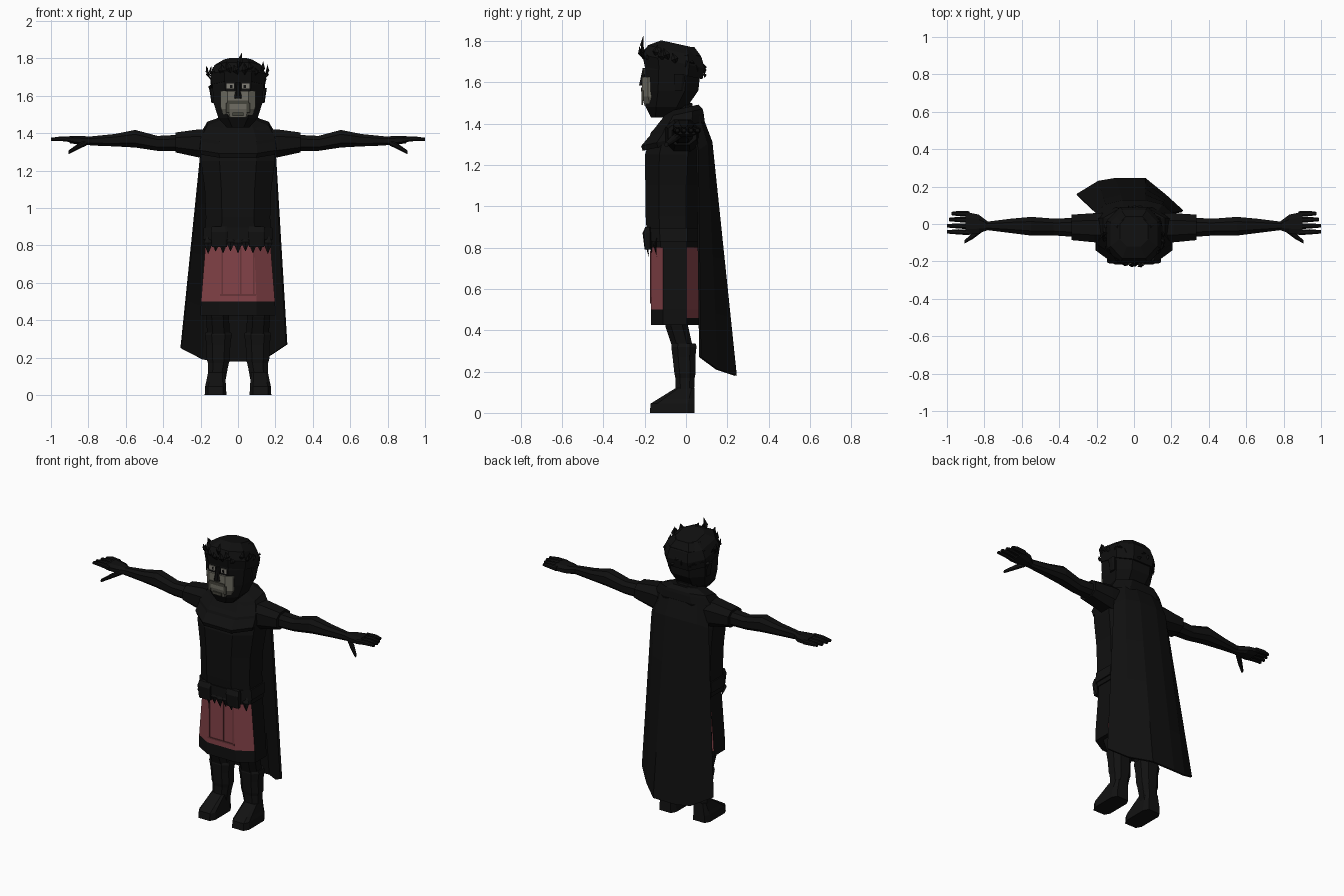
import bpy, bmesh, math, random
from mathutils import Vector

random.seed(4)
cube = bpy.data.objects.get("Cube")
if cube:
    bpy.data.objects.remove(cube, do_unlink=True)


def material(name, r, g, b):
    m = bpy.data.materials.new(name)
    m.use_nodes = True
    m.diffuse_color = (r, g, b, 1)
    bsdf = m.node_tree.nodes["Principled BSDF"]
    bsdf.inputs["Base Color"].default_value = (r, g, b, 1)
    bsdf.inputs["Roughness"].default_value = 0.9
    return m


BLACK = material("black_cloth", .005, .005, .005)
LEATHER = material("black_leather", .006, .006, .006)
RED = material("dull_red", .23, .055, .065)
DARK_RED = material("dark_red", .14, .035, .04)
SKIN = material("grey_skin", .16, .155, .125)
BEARD = material("grey_beard", .06, .058, .045)
EYE = material("pale_eye", .22, .21, .18)


def finish(bm, name, mats, rule=None):
    bmesh.ops.recalc_face_normals(bm, faces=bm.faces)
    bm.normal_update()
    if rule:
        for f in bm.faces:
            f.material_index = rule(f.calc_center_median(), f.normal)
    mesh = bpy.data.meshes.new(name)
    bm.to_mesh(mesh)
    bm.free()
    for m in mats:
        mesh.materials.append(m)
    ob = bpy.data.objects.new(name, mesh)
    bpy.context.collection.objects.link(ob)
    return ob


# Loft of chamfered rectangles; each section is (along, u, v, half_u, half_v)
def loft(name, sections, mats, axis="z", c=.5, tilt=0, s=1, rule=None):
    bm = bmesh.new()
    k = 1 - c
    shape = [(1, -k), (1, k), (k, 1), (-k, 1), (-1, k), (-1, -k), (-k, -1), (k, -1)]
    rings = []
    for t, u, v, ru, rv in sections:
        ring = []
        for a, b in shape:
            p, q = u + a * ru, v + b * rv
            co = (s * p, q, t + tilt * b * rv) if axis == "z" else (s * t, p, q)
            ring.append(bm.verts.new(co))
        rings.append(ring)
    for lo, hi in zip(rings, rings[1:]):
        for i in range(8):
            j = (i + 1) % 8
            bm.faces.new((lo[i], lo[j], hi[j], hi[i]))
    bm.faces.new(rings[0])
    bm.faces.new(rings[-1])
    return finish(bm, name, mats, rule)


def plate(name, center, size, mat):
    bm = bmesh.new()
    bmesh.ops.create_cube(bm, size=1)
    for v in bm.verts:
        v.co = Vector(center) + Vector(a * b for a, b in zip(v.co, size))
    return finish(bm, name, [mat])


# Pointed leaf or lock between two points
def leaf(name, base, tip, width, outward, mat):
    base, tip, outward = Vector(base), Vector(tip), Vector(outward).normalized()
    mid = base.lerp(tip, .45) + outward * .012
    side = (tip - base).cross(outward).normalized() * width
    bm = bmesh.new()
    b, t = bm.verts.new(base), bm.verts.new(tip)
    ring = [bm.verts.new(mid + d) for d in (side, outward * .008, -side, -outward * .008)]
    for i in range(4):
        bm.faces.new((b, ring[i], ring[(i + 1) % 4]))
        bm.faces.new((t, ring[(i + 1) % 4], ring[i]))
    return finish(bm, name, [mat])


# Head, hair and neck
loft("head", [(1.43, 0, -.125, .06, .045), (1.48, 0, -.095, .105, .1),
              (1.56, 0, -.07, .13, .13), (1.66, 0, -.065, .138, .135),
              (1.73, 0, -.06, .13, .13), (1.77, 0, -.06, .09, .1)], [BLACK])
loft("hair_cap", [(1.645, 0, -.06, .142, .14), (1.70, 0, -.06, .148, .15),
                  (1.75, 0, -.055, .125, .13), (1.785, 0, -.04, .075, .08)],
     [BLACK], tilt=-.22)
loft("neck", [(1.4, 0, -.03, .075, .07), (1.5, 0, -.04, .07, .07)], [BLACK])

# Wreath leaves around the hair
for i in range(26):
    a = 2 * math.pi * i / 26
    out = Vector((math.sin(a), -math.cos(a), 0))
    z = 1.69 + .03 * math.cos(a) + random.uniform(-.015, .015)
    base = Vector((0, -.065, z)) + out * .142
    along = Vector((math.cos(a), math.sin(a), 0)) * random.uniform(-.03, .03)
    lift = random.uniform(.04, .075) if math.cos(a) > -.3 else random.uniform(-.05, .03)
    tip = base + along + out * random.uniform(.005, .025) + Vector((0, 0, lift))
    leaf("wreath_leaf", base, tip, .018, out, BLACK)
leaf("wreath_top_leaf", (0, -.2, 1.74), (.02, -.205, 1.83), .016, (0, -1, 0), BLACK)

# Face
loft("face", [(1.485, 0, -.13, .07, .07), (1.53, 0, -.14, .092, .073),
              (1.625, 0, -.14, .095, .073)], [SKIN], c=.4)
loft("nose", [(1.585, 0, -.205, .02, .022), (1.67, 0, -.195, .012, .014)], [BLACK])
plate("moustache", (0, -.214, 1.565), (.11, .008, .02), BEARD)
plate("chin_beard", (0, -.212, 1.5), (.06, .008, .018), BEARD)
for s, side in ((1, "left"), (-1, "right")):
    plate("beard_" + side, (s * .055, -.211, 1.535), (.018, .009, .05), BEARD)
    plate("eye_" + side, (s * .042, -.2, 1.652), (.04, .009, .028), EYE)
    plate("pupil_" + side, (s * .036, -.204, 1.65), (.012, .006, .016), BLACK)
    loft("ear_" + side, [(1.56, .13, -.035, .012, .02), (1.64, .14, -.03, .014, .028)],
         [BLACK], s=s)

# Torso, shoulder drape and belt
loft("torso", [(.8, 0, -.06, .18, .125), (.95, 0, -.065, .172, .13),
               (1.1, 0, -.065, .178, .132), (1.25, 0, -.06, .198, .138),
               (1.36, 0, -.045, .2, .12), (1.43, 0, -.02, .16, .09),
               (1.46, 0, -.02, .08, .07)], [BLACK])
loft("shoulder_drape", [(1.30, 0, -.065, .195, .145), (1.325, 0, -.065, .205, .152),
                        (1.37, 0, -.045, .2, .13), (1.385, 0, -.04, .2, .13),
                        (1.43, 0, -.02, .175, .105), (1.45, 0, -.015, .165, .095),
                        (1.475, 0, -.015, .1, .075)], [BLACK], tilt=.22)
loft("belt", [(.83, 0, -.06, .187, .132), (.895, 0, -.06, .183, .136)], [LEATHER])
for s, side in ((1, "left"), (-1, "right")):
    loft("belt_pouch_" + side, [(.79, .1, -.185, .04, .015), (.87, .1, -.19, .045, .02),
                                (.9, .1, -.185, .04, .012)], [LEATHER], s=s, c=.25)
for i in range(9):
    x = -.16 + .04 * i
    y = -.176 + max(0, abs(x) - .09) * .55
    leaf("belt_tab", (x, y, .86), (x, y - .004, .755 + .012 * (i % 2)), .024,
         (0, -1, 0), LEATHER)


# Skirt: red front and back, black sides and hem
def skirt_rule(center, normal):
    hem = .5 if normal.y < 0 else .46
    return 0 if abs(normal.y) > .3 and center.z > hem else 1


loft("skirt", [(.425, 0, -.055, .2, .115), (.46, 0, -.055, .2, .115),
               (.5, 0, -.055, .198, .115), (.85, 0, -.055, .17, .115)],
     [RED, BLACK], c=.5, rule=skirt_rule)
for x in (-.085, .015, .085):
    plate("skirt_pleat", (x, -.171, .66), (.007, .006, .25), DARK_RED)
plate("skirt_band", (0, -.171, .535), (.19, .006, .01), DARK_RED)

# Arms, hands, legs and boots on both sides
for s, side in ((1, "left"), (-1, "right")):
    loft("sleeve_" + side, [(.16, -.02, 1.34, .08, .08), (.21, -.02, 1.345, .078, .075),
                            (.335, -.018, 1.35, .068, .053)], [BLACK], "x", s=s)
    loft("arm_" + side, [(.33, -.018, 1.347, .05, .043), (.43, -.016, 1.345, .045, .04),
                         (.55, -.012, 1.37, .05, .047), (.66, -.01, 1.362, .038, .033),
                         (.79, -.01, 1.358, .022, .024)], [BLACK], "x", s=s)
    loft("palm_" + side, [(.78, -.01, 1.358, .022, .023), (.83, 0, 1.36, .05, .024),
                          (.9, .003, 1.365, .062, .019)], [BLACK], "x", s=s)
    for y, tip in ((-.045, 1), (-.013, 1), (.021, .99), (.053, .975)):
        loft("finger_" + side, [(.88, y, 1.365, .015, .015), (.94, y + .003, 1.37, .014, .013),
                                (tip, y + .003, 1.367, .009, .008)], [BLACK], "x", s=s)
    loft("thumb_" + side, [(.81, -.025, 1.35, .016, .016), (.86, -.062, 1.325, .017, .015),
                           (.905, -.095, 1.298, .009, .01)], [BLACK], "x", s=s)
    loft("leg_" + side, [(.06, .115, -.005, .045, .04), (.18, .1, -.005, .052, .045),
                         (.33, .105, -.02, .06, .05), (.42, .11, -.045, .062, .055),
                         (.55, .105, -.05, .065, .06)], [BLACK], s=s)
    loft("boot_shaft_" + side, [(.08, .115, -.005, .046, .043), (.17, .105, -.005, .056, .047),
                                (.19, .105, -.005, .062, .051), (.27, .105, -.01, .064, .055),
                                (.32, .105, -.01, .072, .061), (.335, .105, -.01, .068, .057)],
         [LEATHER], s=s)
    loft("foot_" + side, [(0, .12, -.067, .058, .108), (.045, .12, -.065, .056, .106),
                          (.07, .118, -.045, .052, .086), (.12, .115, -.005, .045, .045)],
         [LEATHER], s=s, c=.3)

# Cape: strips between a shoulder line, a back line and a hem
shoulder_line = [(-.17, .03, 1.42), (-.12, .055, 1.45), (-.05, .065, 1.46),
                 (.05, .065, 1.46), (.12, .055, 1.45), (.17, .03, 1.42)]
back_line = [(-.2, .055, 1.27), (-.15, .1, 1.3), (-.06, .122, 1.31),
             (.06, .122, 1.31), (.15, .1, 1.3), (.2, .055, 1.27)]
hem_line = [(-.305, .155, .25), (-.19, .225, .19), (-.1, .24, .18),
            (.06, .24, .18), (.17, .15, .21), (.26, .068, .27)]
bm = bmesh.new()
rows = [[bm.verts.new(p) for p in shoulder_line]]
for k in range(5):
    rows.append([bm.verts.new(Vector(a).lerp(Vector(b), k / 4))
                 for a, b in zip(back_line, hem_line)])
for r0, r1 in zip(rows, rows[1:]):
    for i in range(5):
        bm.faces.new((r0[i], r0[i + 1], r1[i + 1], r1[i]))
cape = finish(bm, "cape", [BLACK])
solid = cape.modifiers.new("thickness", "SOLIDIFY")
solid.thickness = .012
solid.offset = 0
